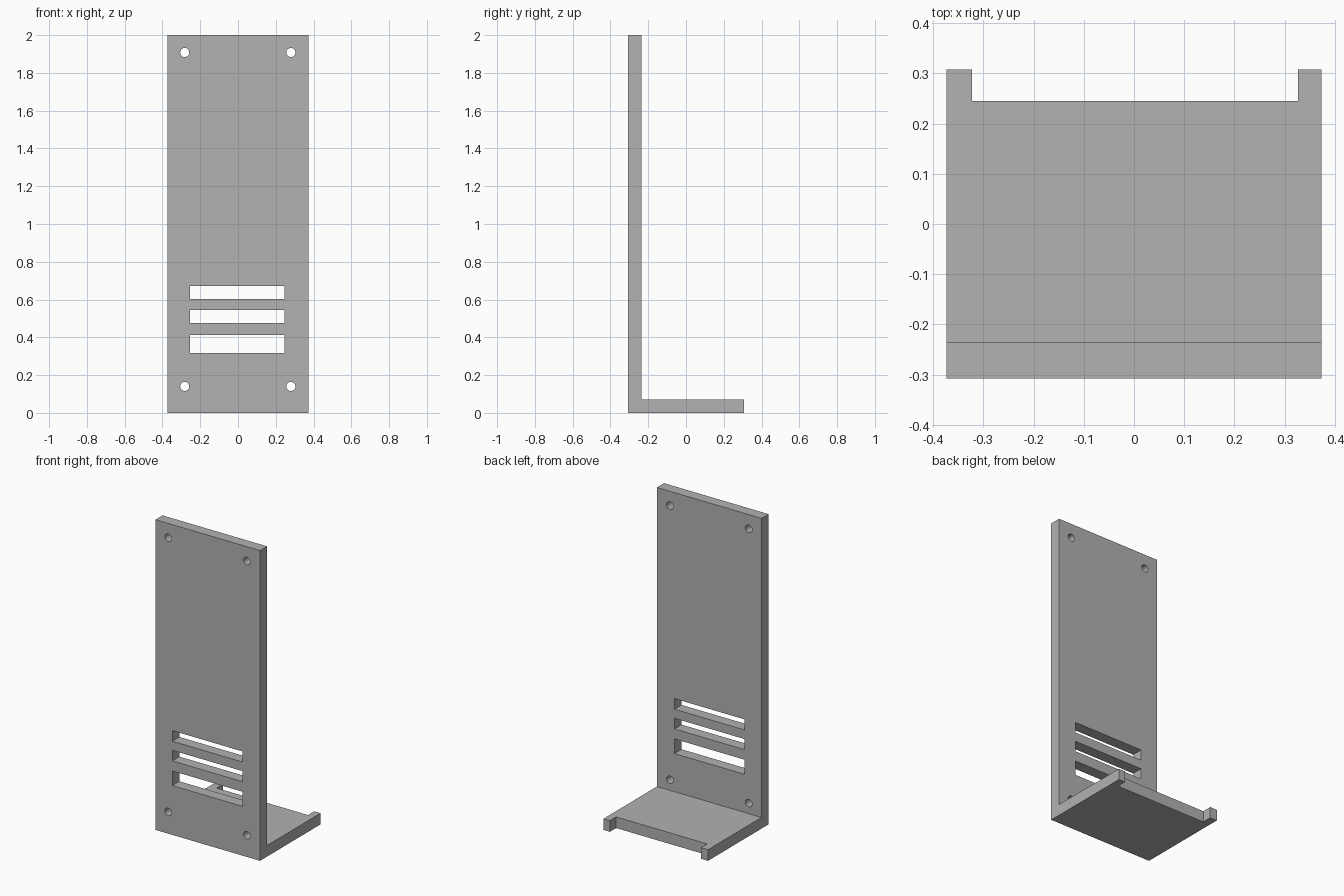
import bpy
import bmesh
from math import radians
from mathutils import Matrix, Vector

cube = bpy.data.objects.get("Cube")
if cube:
    bpy.data.objects.remove(cube, do_unlink=True)

HALF_W, HALF_D, HEIGHT, THICK = 0.373, 0.308, 2.0, 0.072
FRONT = -HALF_D
INNER = FRONT + THICK

grey = bpy.data.materials.new("plain_grey")
grey.use_nodes = True
colour = (0.445, 0.445, 0.445, 1)
grey.diffuse_color = colour
grey.node_tree.nodes["Principled BSDF"].inputs["Base Color"].default_value = colour


def make_object(name, bm):
    bmesh.ops.recalc_face_normals(bm, faces=bm.faces)
    mesh = bpy.data.meshes.new(name)
    bm.to_mesh(mesh)
    bm.free()
    mesh.materials.append(grey)
    obj = bpy.data.objects.new(name, mesh)
    bpy.context.collection.objects.link(obj)
    return obj


def add_box(bm, low, high):
    low, high = Vector(low), Vector(high)
    place = Matrix.Translation((low + high) / 2) @ Matrix.Diagonal((*(high - low), 1))
    bmesh.ops.create_cube(bm, size=1, matrix=place)


# L-shaped bracket: side profile extruded across the width
bm = bmesh.new()
profile = [(FRONT, 0), (HALF_D, 0), (HALF_D, THICK),
           (INNER, THICK), (INNER, HEIGHT), (FRONT, HEIGHT)]
side = bm.faces.new([bm.verts.new((-HALF_W, y, z)) for y, z in profile])
ext = bmesh.ops.extrude_face_region(bm, geom=[side])
moved = [v for v in ext["geom"] if isinstance(v, bmesh.types.BMVert)]
bmesh.ops.translate(bm, verts=moved, vec=(2 * HALF_W, 0, 0))
bracket = make_object("bracket", bm)

# Cutter: back notch, vent slots and screw holes
bm = bmesh.new()
add_box(bm, (-0.323, 0.245, -0.1), (0.327, 0.4, 0.2))
for bottom, top in [(0.318, 0.412), (0.477, 0.545), (0.604, 0.672)]:
    add_box(bm, (-0.253, FRONT - 0.1, bottom), (0.247, INNER + 0.1, top))
for x in (-0.282, 0.28):
    for z in (0.14, 1.908):
        place = Matrix.Translation((x, FRONT + THICK / 2, z)) @ Matrix.Rotation(radians(90), 4, "X")
        bmesh.ops.create_cone(bm, cap_ends=True, segments=32, radius1=0.024,
                              radius2=0.024, depth=0.2, matrix=place)
cutter = make_object("opening_cutter", bm)

# Cut the openings and discard the cutter
cut = bracket.modifiers.new("openings", "BOOLEAN")
cut.operation = "DIFFERENCE"
cut.solver = "EXACT"
cut.object = cutter
bpy.ops.object.select_all(action="DESELECT")
bpy.context.view_layer.objects.active = bracket
bracket.select_set(True)
bpy.ops.object.modifier_apply(modifier=cut.name)
bpy.data.objects.remove(cutter, do_unlink=True)

# Smooth hole walls, sharp plate edges
bpy.ops.object.shade_smooth_by_angle(angle=radians(30))
